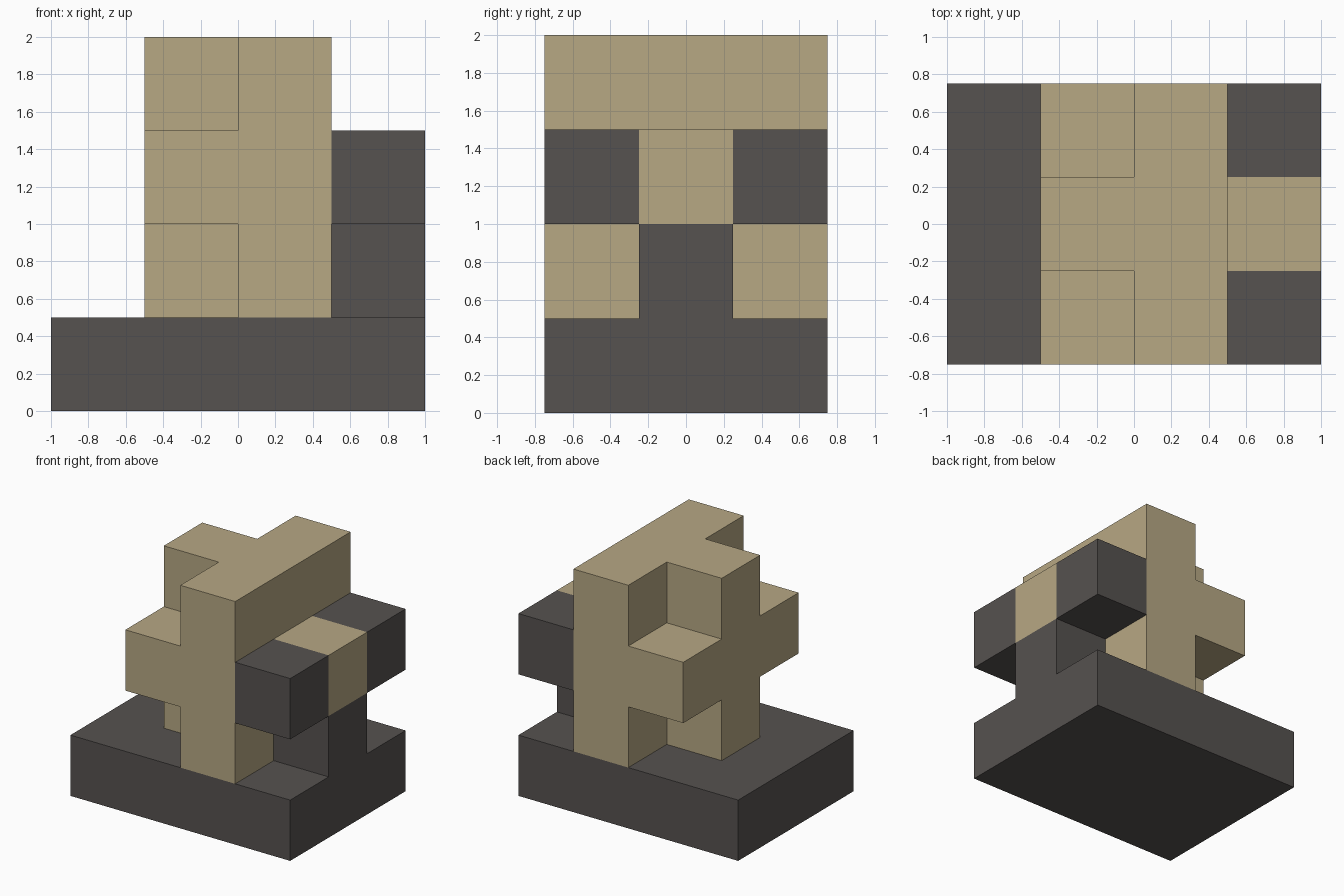
import bpy, bmesh, math
from mathutils import Vector

if "Cube" in bpy.data.objects:
    bpy.data.objects.remove(bpy.data.objects["Cube"], do_unlink=True)

CELL = 0.5                              # the whole model sits on a half-unit grid
ORIGIN = Vector((-1.0, -0.75, 0.0))


def material(name, rgb):
    m = bpy.data.materials.new(name)
    m.use_nodes = True
    m.diffuse_color = (*rgb, 1)
    m.node_tree.nodes["Principled BSDF"].inputs["Base Color"].default_value = (*rgb, 1)
    return m


tan = material("tan", (0.474, 0.392, 0.231))
dark = material("dark_grey", (0.093, 0.084, 0.080))


def block(x, y, z):
    """Grid cells filled by a box, each axis given as (start, stop)."""
    return {(i, j, k) for i in range(*x) for j in range(*y) for k in range(*z)}


# Parts as unions of boxes in grid cells
PARTS = {
    "base_slab": (dark, block((0, 4), (0, 3), (0, 1))),
    "upright_wall": (tan, block((2, 3), (0, 3), (1, 4))),
    # plus-shaped relief on the right side of the wall
    "side_cross": (tan, block((1, 2), (1, 2), (1, 4)) | block((1, 2), (0, 3), (2, 3))),
    # T-shaped arm on the left side: post, centre and two end blocks
    "arm_post": (dark, block((3, 4), (1, 2), (1, 2))),
    "arm_centre": (tan, block((3, 4), (1, 2), (2, 3))),
    "arm_front_block": (dark, block((3, 4), (0, 1), (2, 3))),
    "arm_back_block": (dark, block((3, 4), (2, 3), (2, 3))),
}
SOLID = set().union(*(cells for _, cells in PARTS.values()))


def build(name, mat, cells):
    """Skin the cells, leaving out faces buried against other parts."""
    bm = bmesh.new()
    for c in cells:
        for axis in range(3):
            for side in (0, 1):
                n = list(c)
                n[axis] += 2 * side - 1
                if tuple(n) in SOLID:
                    continue
                u, v = (axis + 1) % 3, (axis + 2) % 3
                ring = []
                for a, b in ((0, 0), (1, 0), (1, 1), (0, 1)):
                    p = Vector(c)
                    p[axis] += side
                    p[u] += a
                    p[v] += b
                    ring.append(bm.verts.new(ORIGIN + p * CELL))
                bm.faces.new(ring if side else ring[::-1])
    # weld the cells and merge coplanar faces
    bmesh.ops.remove_doubles(bm, verts=bm.verts, dist=1e-4)
    bmesh.ops.dissolve_limit(bm, angle_limit=math.radians(1),
                             verts=bm.verts, edges=bm.edges)
    mesh = bpy.data.meshes.new(name)
    bm.to_mesh(mesh)
    bm.free()
    mesh.materials.append(mat)
    bpy.context.collection.objects.link(bpy.data.objects.new(name, mesh))


for part, (mat, cells) in PARTS.items():
    build(part, mat, cells)
